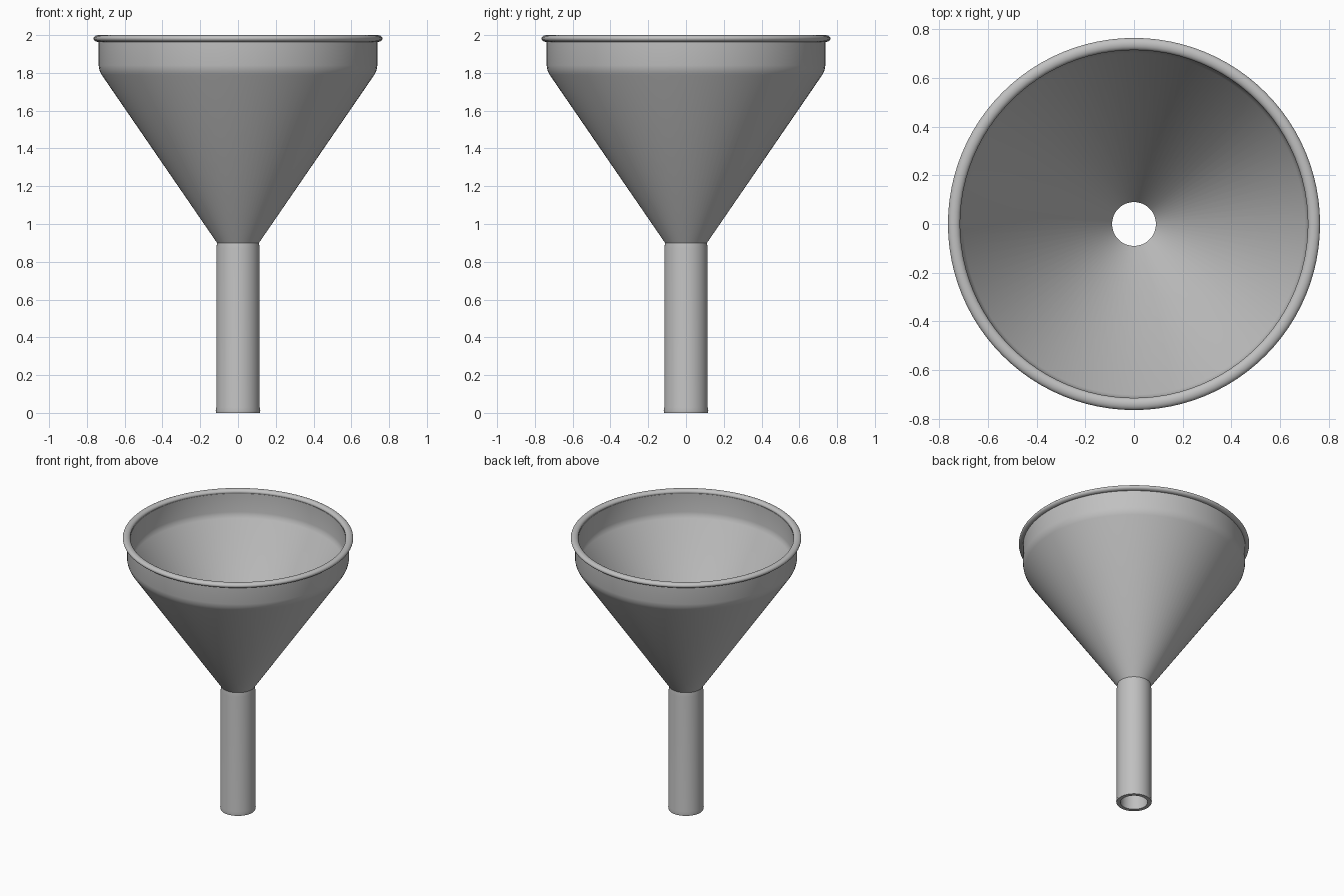
import bpy, bmesh, math

if "Cube" in bpy.data.objects:
    bpy.data.objects.remove(bpy.data.objects["Cube"])

# One plain grey metal
GREY = (0.53, 0.53, 0.53, 1.0)
metal = bpy.data.materials.new("grey metal")
metal.diffuse_color = GREY
metal.use_nodes = True
metal.node_tree.nodes["Principled BSDF"].inputs["Base Color"].default_value = GREY


def lathe(name, profile, steps=96, angle=40):
    """Spin a closed (radius, z) loop around the z axis."""
    bm = bmesh.new()
    rings = []
    for i in range(steps):
        a = 2 * math.pi * i / steps
        rings.append([bm.verts.new((r * math.cos(a), r * math.sin(a), z)) for r, z in profile])
    n = len(profile)
    for i in range(steps):
        a, b = rings[i], rings[(i + 1) % steps]
        for j in range(n):
            k = (j + 1) % n
            bm.faces.new((a[j], b[j], b[k], a[k]))
    bmesh.ops.recalc_face_normals(bm, faces=bm.faces)
    mesh = bpy.data.meshes.new(name)
    bm.to_mesh(mesh)
    bm.free()
    mesh.materials.append(metal)
    ob = bpy.data.objects.new(name, mesh)
    bpy.context.collection.objects.link(ob)
    bpy.ops.object.select_all(action='DESELECT')
    ob.select_set(True)
    bpy.context.view_layer.objects.active = ob
    bpy.ops.object.shade_smooth_by_angle(angle=math.radians(angle))
    return ob


# Shell: spout, cone and upright collar as one hollow wall
outer = [(0.116, 0.0), (0.118, 0.012), (0.115, 0.03), (0.115, 0.87), (0.111, 0.9),
         (0.722, 1.79), (0.733, 1.813), (0.738, 1.84), (0.738, 1.975)]
inner = [(0.715, 1.975), (0.715, 1.84), (0.711, 1.82), (0.702, 1.80),
         (0.09, 0.91), (0.09, 0.0)]
lathe("funnel_body", outer + inner, angle=25)

# Rolled bead around the mouth
bead = [(0.74 + 0.025 * math.cos(t), 1.982 + 0.018 * math.sin(t))
        for t in (2 * math.pi * i / 16 for i in range(16))]
lathe("rolled_rim", bead)
